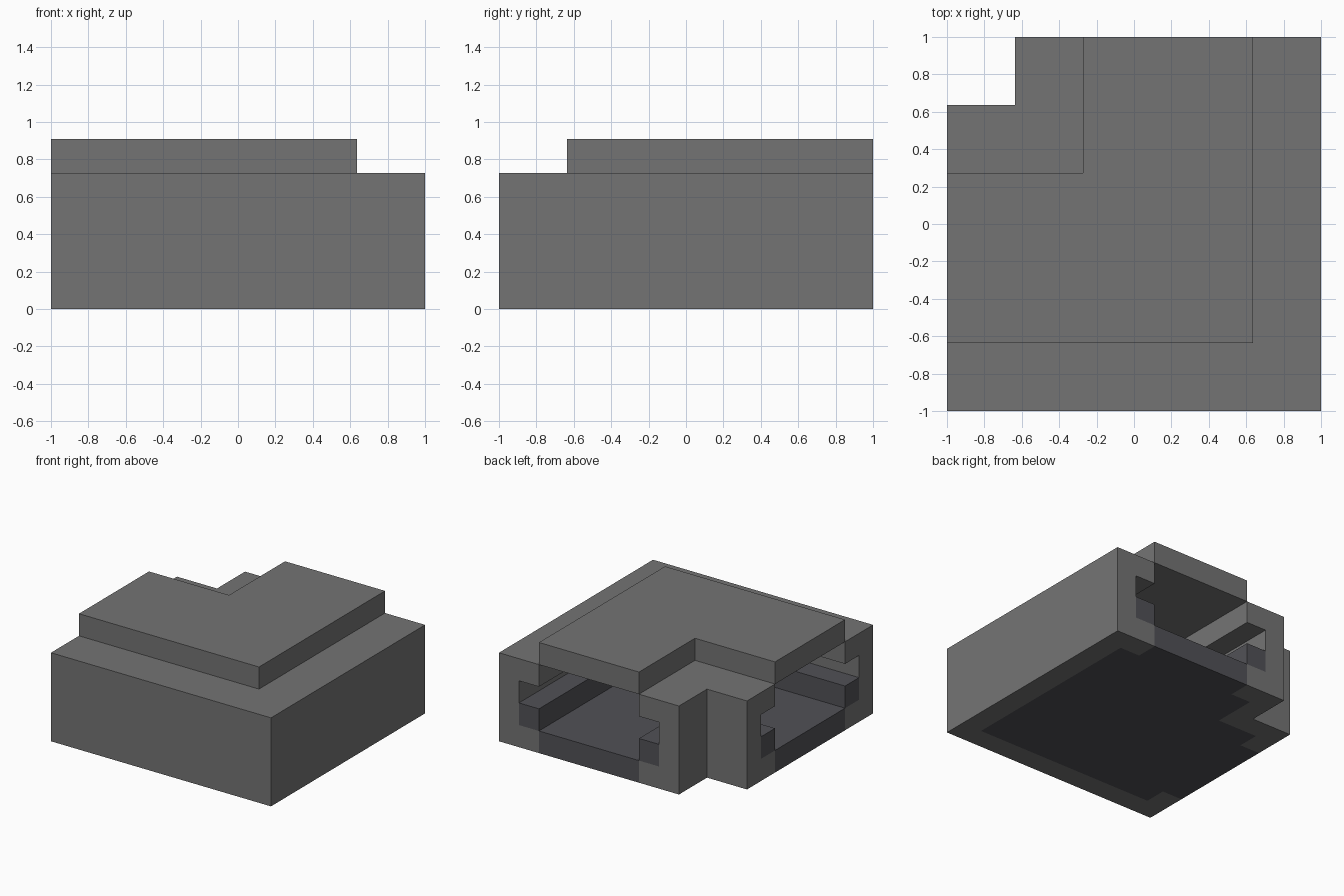
import bpy
import bmesh

cube = bpy.data.objects.get("Cube")
if cube:
    bpy.data.objects.remove(cube, do_unlink=True)

U = 2 / 11      # module size
END = 5.5       # half length in modules


def material(name, color):
    m = bpy.data.materials.new(name)
    m.use_nodes = True
    m.diffuse_color = color
    bsdf = m.node_tree.nodes["Principled BSDF"]
    bsdf.inputs["Base Color"].default_value = color
    bsdf.inputs["Roughness"].default_value = 0.9
    return m


grey = material("mid grey", (0.175, 0.175, 0.175, 1))
dark = material("dark slate", (0.083, 0.083, 0.094, 1))


def corner_sweep(name, profile, mat, end=END):
    """Sweep an (offset, height) profile round a mitred right-angle bend."""
    bm = bmesh.new()
    stations = (lambda d: (d, end), lambda d: (d, -d), lambda d: (-end, -d))
    rings = []
    for at in stations:
        ring = []
        for d, z in profile:
            x, y = at(d)
            ring.append(bm.verts.new((x * U, y * U, z * U)))
        rings.append(ring)
    n = len(profile)
    for a, b in zip(rings, rings[1:]):
        for i in range(n):
            j = (i + 1) % n
            bm.faces.new((a[i], a[j], b[j], b[i]))
    bm.faces.new(rings[0])
    bm.faces.new(rings[-1])
    bmesh.ops.recalc_face_normals(bm, faces=bm.faces)
    mesh = bpy.data.meshes.new(name)
    bm.to_mesh(mesh)
    bm.free()
    mesh.materials.append(mat)
    obj = bpy.data.objects.new(name, mesh)
    bpy.context.collection.objects.link(obj)
    return obj


def rect(d0, d1, z0, z1):
    return [(d0, z0), (d1, z0), (d1, z1), (d0, z1)]


def block(name, x, y, mat):
    """Unit block standing on the ground, centred on x, y."""
    bpy.ops.mesh.primitive_cube_add(size=U, location=(x * U, y * U, U / 2))
    obj = bpy.context.object
    obj.name = name
    obj.data.materials.append(mat)


# Walls with an overhanging lip, outside and inside of the bend
corner_sweep("outer_wall", [(5.5, 0), (5.5, 4), (3.5, 4), (3.5, 3), (4.5, 3), (4.5, 0)], grey)
corner_sweep("inner_post", [(-3.5, 0), (-3.5, 4), (-1.5, 4), (-1.5, 3), (-2.5, 3), (-2.5, 0)], grey)

# Raised roof and tunnel floor
corner_sweep("roof", rect(-1.5, 3.5, 4, 5), grey)
corner_sweep("floor", rect(-1.5, 3.5, 0, 1), dark)

# Ledges beside the floor, with grey feet at the open ends
for side, d in (("outer", 3.5), ("inner", -2.5)):
    corner_sweep(side + "_ledge", rect(d, d + 1, 1, 2), dark)
    corner_sweep(side + "_ledge_base", rect(d, d + 1, 0, 1), dark, END - 1)
    mid = d + 0.5
    block(side + "_back_foot", mid, END - 0.5, grey)
    block(side + "_side_foot", 0.5 - END, -mid, grey)
